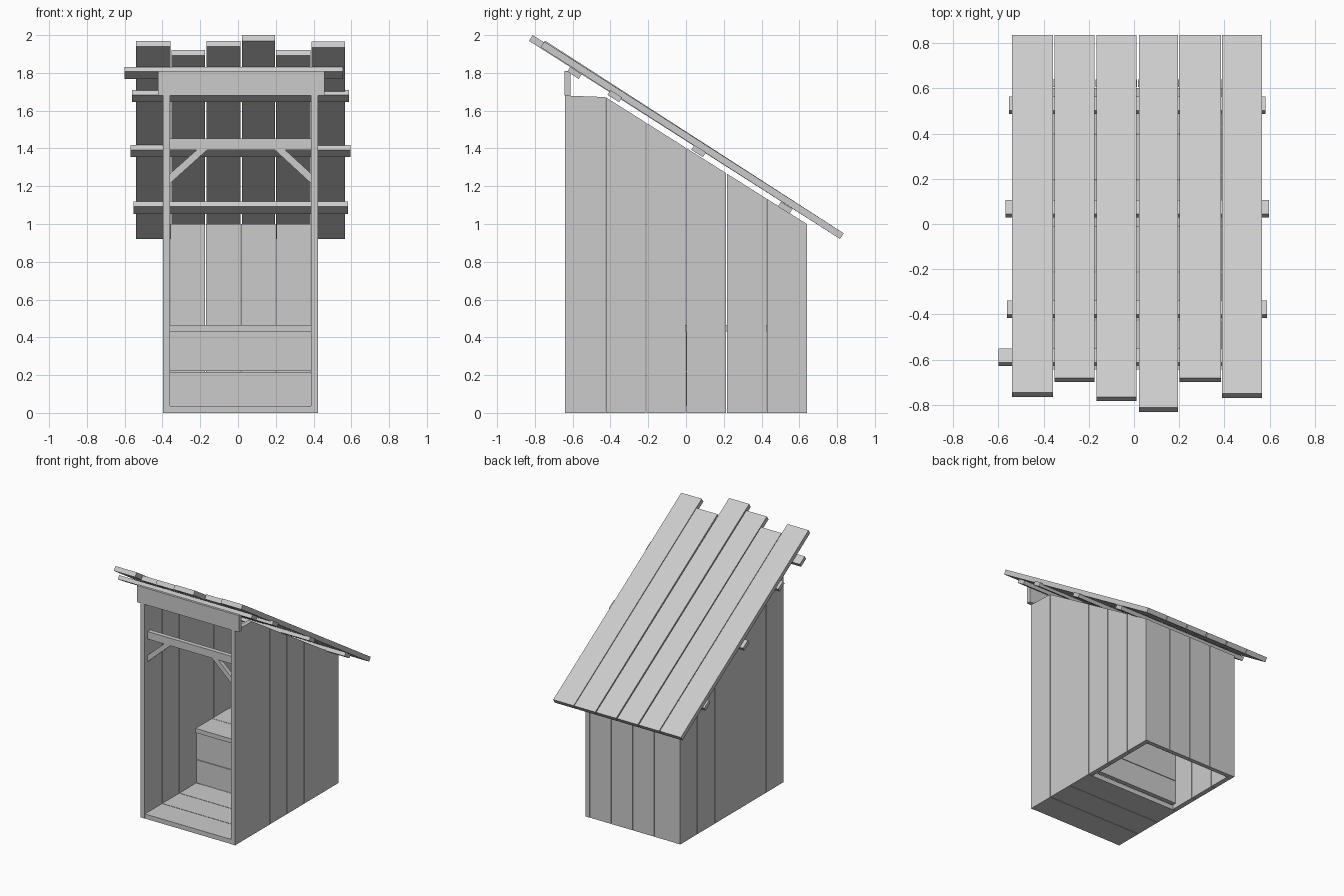
import bpy, bmesh
from math import hypot
from mathutils import Vector

if "Cube" in bpy.data.objects:
    bpy.data.objects.remove(bpy.data.objects["Cube"])

GAP = 0.002


def prism(name, pts, lo, hi, axis='x'):
    """Extrude a flat profile: (y, z) points along x, or (x, z) points along y."""
    bm = bmesh.new()
    put = (lambda a, b, d: (d, a, b)) if axis == 'x' else (lambda a, b, d: (a, d, b))
    face = bm.faces.new([bm.verts.new(put(a, b, lo)) for a, b in pts])
    ext = bmesh.ops.extrude_face_region(bm, geom=[face])
    new = [v for v in ext['geom'] if isinstance(v, bmesh.types.BMVert)]
    shift = Vector((hi - lo, 0, 0)) if axis == 'x' else Vector((0, hi - lo, 0))
    bmesh.ops.translate(bm, verts=new, vec=shift)
    bmesh.ops.recalc_face_normals(bm, faces=bm.faces)
    me = bpy.data.meshes.new(name)
    bm.to_mesh(me)
    bm.free()
    ob = bpy.data.objects.new(name, me)
    bpy.context.collection.objects.link(ob)
    return ob


def box(name, x0, x1, y0, y1, z0, z1):
    return prism(name, [(y0, z0), (y1, z0), (y1, z1), (y0, z1)], x0, x1)


def beam(name, p, q, t0, t1, lo, hi, axis='x'):
    """Straight board from p to q, spanning offsets t0..t1 along its normal."""
    d = hypot(q[0] - p[0], q[1] - p[1])
    n = (-(q[1] - p[1]) / d, (q[0] - p[0]) / d)
    off = lambda c, t: (c[0] + n[0] * t, c[1] + n[1] * t)
    return prism(name, [off(p, t0), off(q, t0), off(q, t1), off(p, t1)], lo, hi, axis)


# side walls: vertical planks cut to the roof slope
def wall_top(y):
    return min(1.68, 1.403 - 0.63 * y)


ys = [-0.64, -0.425, -0.212, 0.0, 0.214, 0.428, 0.64]
for side, x0, x1 in (("left", -0.398, -0.36), ("right", 0.387, 0.423)):
    for i in range(6):
        a, b = ys[i] + GAP * (i > 0), ys[i + 1] - GAP * (i < 5)
        prism(f"{side}_wall_plank_{i+1}",
              [(a, 0), (b, 0), (b, wall_top(b)), (a, wall_top(a))], x0, x1)

# back wall
xs = [-0.36, -0.172, 0.015, 0.201, 0.387]
for i in range(4):
    box(f"back_wall_plank_{i+1}", xs[i] + GAP, xs[i + 1] - GAP, 0.605, 0.638, 0, 1.0)

# floor
for i in range(3):
    box(f"floor_plank_{i+1}", -0.36, 0.387, ys[i] + GAP, ys[i + 1] - GAP, 0, 0.036)

# bench: two front boards and the seat boards
box("bench_front_lower", -0.36, 0.387, 0.0, 0.034, 0.036, 0.217)
box("bench_front_upper", -0.36, 0.387, 0.0, 0.034, 0.221, 0.43)
for i in range(3):
    y = -0.01 + i * 0.205
    box(f"seat_plank_{i+1}", -0.36, 0.387, y, y + 0.202, 0.432, 0.466)

# front header, door lintel and its two braces
box("header_board", -0.423, 0.458, -0.644, -0.611, 1.68, 1.81)
box("door_lintel", -0.36, 0.387, -0.605, -0.57, 1.393, 1.452)
prism("left_brace", [(-0.36, 1.215), (-0.36, 1.267), (-0.215, 1.395), (-0.16, 1.395)],
      -0.603, -0.572, 'y')
prism("right_brace", [(0.387, 1.215), (0.387, 1.267), (0.247, 1.395), (0.192, 1.395)],
      -0.603, -0.572, 'y')

# roof planks with staggered front ends
back = (0.835, 0.951)
roof = [(-0.54, -0.357, -0.745, 1.970), (-0.351, -0.174, -0.680, 1.922),
        (-0.166, 0.012, -0.764, 1.970), (0.021, 0.195, -0.812, 2.0),
        (0.202, 0.384, -0.680, 1.922), (0.389, 0.566, -0.750, 1.966)]
for i, (x0, x1, y, z) in enumerate(roof):
    beam(f"roof_plank_{i+1}", (y, z), back, -0.036, 0, x0, x1)

# cross battens under the roof
for i, (y, z, x0, x1) in enumerate([(-0.59, 1.80, -0.60, 0.555), (-0.377, 1.677, -0.562, 0.588),
                                    (0.067, 1.386, -0.568, 0.596), (0.525, 1.086, -0.552, 0.582)]):
    dy, dz = 0.0305, -0.0195
    beam(f"roof_batten_{i+1}", (y - dy, z - dz), (y + dy, z + dz), -0.015, 0.015, x0, x1)
